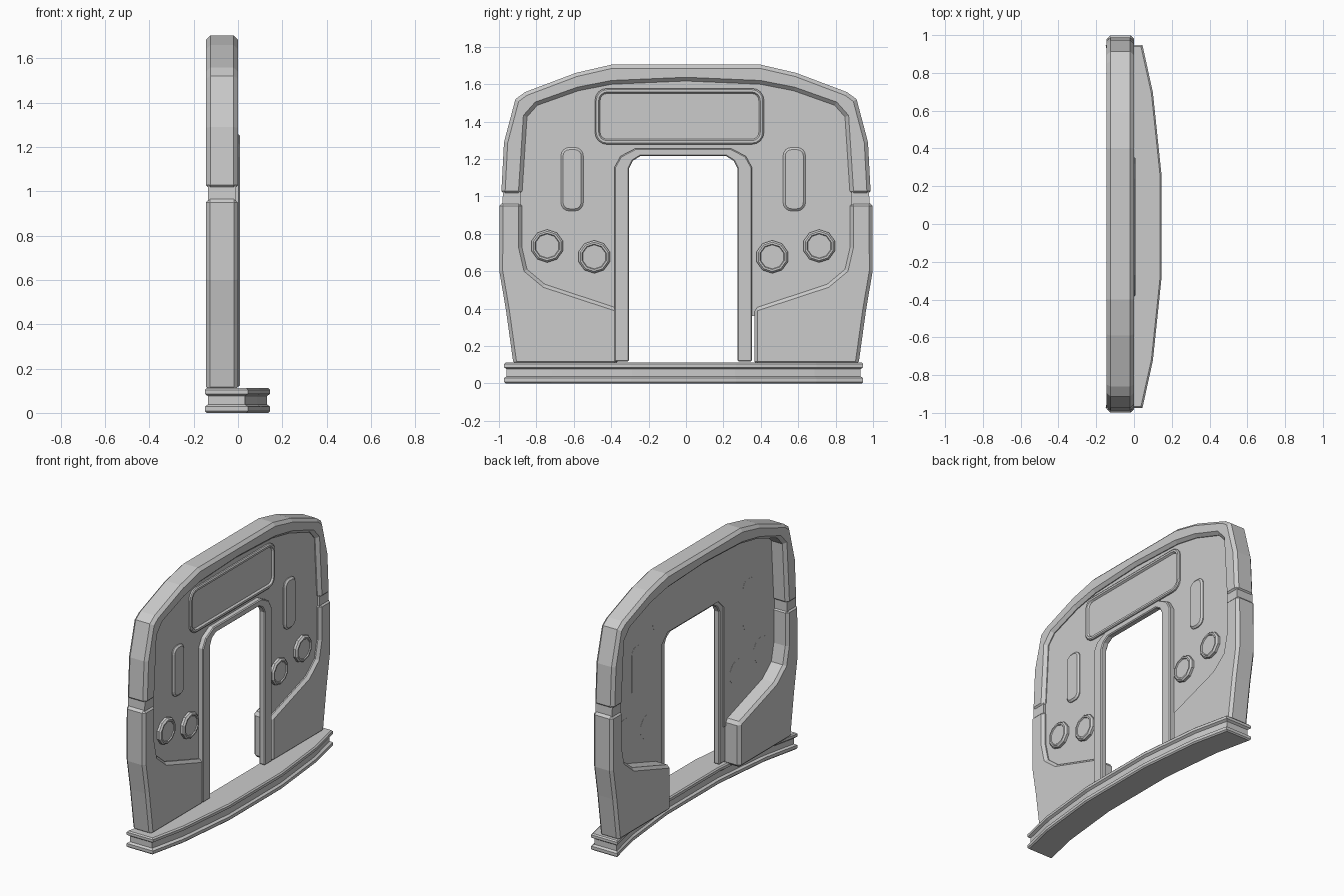
import bpy, bmesh, math

if "Cube" in bpy.data.objects:
    bpy.data.objects.remove(bpy.data.objects["Cube"])

CY = -0.015  # centre line of the fittings


def loft(name, rings, bevel=0):
    """Skin a list of equal-length vertex rings and cap both ends."""
    bm = bmesh.new()
    vr = [[bm.verts.new(p) for p in r] for r in rings]
    n = len(rings[0])
    for a, b in zip(vr, vr[1:]):
        for i in range(n):
            j = (i + 1) % n
            bm.faces.new((a[i], a[j], b[j], b[i]))
    bm.faces.new(vr[0])
    bm.faces.new(vr[-1])
    bmesh.ops.recalc_face_normals(bm, faces=bm.faces)
    me = bpy.data.meshes.new(name)
    bm.to_mesh(me)
    bm.free()
    ob = bpy.data.objects.new(name, me)
    bpy.context.collection.objects.link(ob)
    if bevel:
        m = ob.modifiers.new("bevel", "BEVEL")
        m.width = bevel
        m.segments = 1
        m.limit_method = 'ANGLE'
        m.angle_limit = math.radians(60)
    return ob


def prism(name, pts, x0, x1, bevel=0):
    return loft(name, [[(x, y, z) for y, z in pts] for x in (x0, x1)], bevel)


def mirrored(half, cy=0):
    """Half outline (+y side, bottom to top) -> full arch outline."""
    return [(cy + y, z) for y, z in half] + [(cy - y, z) for y, z in reversed(half) if y > 0]


def rounded(cy, cz, hw, hh, r, seg=4):
    pts = []
    for k, (sy, sz) in enumerate(((1, 1), (-1, 1), (-1, -1), (1, -1))):
        for i in range(seg + 1):
            a = math.pi / 2 * (k + i / seg)
            pts.append((cy + sy * (hw - r) + r * math.cos(a),
                        cz + sz * (hh - r) + r * math.sin(a)))
    return pts


def circle(cy, cz, r, n=10):
    return [(cy + r * math.cos(math.tau * (i + .5) / n),
             cz + r * math.sin(math.tau * (i + .5) / n)) for i in range(n)]


# Upper arch of the outer frame
outer = [(.988, 1.008), (.973, 1.29), (.912, 1.52), (.86, 1.558), (.59, 1.66), (.40, 1.704)]
inner = [(.877, 1.008), (.85, 1.425), (.795, 1.487), (.575, 1.565), (.395, 1.60), (0, 1.617)]
prism("upper_frame", mirrored(outer) + mirrored(inner)[::-1], -.145, 0, .02)

# Lower frame halves and the recessed joints above them
lower = [(.365, .10), (.922, .10), (.963, .395), (.998, .60), (.997, .967),
         (.877, .967), (.877, .727), (.85, .61), (.754, .53), (.365, .402)]
joint = [(.885, .94), (.983, .94), (.978, 1.03), (.885, 1.03)]
for s, side in ((1, "right"), (-1, "left")):
    prism("lower_frame_" + side, [(s * y, z) for y, z in lower], -.145, 0, .018)
    prism("frame_joint_" + side, [(s * y, z) for y, z in joint], -.135, -.01)

# Thin front panel with the doorway cut out
skin = [(.36, .36), (.77, .50), (.90, .60), (.91, 1.0), (.88, 1.44), (.81, 1.51),
        (.58, 1.59), (.40, 1.63)]
hole = [(.33, .36), (.33, 1.17), (.27, 1.23)]
prism("front_panel", mirrored(skin) + mirrored(hole, CY)[::-1], -.042, -.026)

# Door surround
d_out = [(.368, .118), (.368, 1.155), (.335, 1.215), (.255, 1.257)]
d_in = [(.29, .118), (.29, 1.15), (.27, 1.19), (.23, 1.215)]
prism("door_frame", mirrored(d_out, CY) + mirrored(d_in, CY)[::-1], -.035, .008, .006)

# Destination window: raised rim round a sunken pane
steps = [(-.043, 0), (-.016, 0), (-.010, .007), (-.010, .02), (-.022, .028)]
loft("top_window", [[(x, y, z) for y, z in rounded(-.035, 1.428, .452 - i, .15 - i, .065 - i)]
                    for x, i in steps])

for s, side in ((1, "right"), (-1, "left")):
    # Upright grab plates
    loft("grab_plate_" + side,
         [[(x, y, z) for y, z in rounded(CY + s * .594, 1.092, .06 - i, .17 - i, .045 - i)]
          for x, i in ((-.043, 0), (-.02, 0), (-.010, .012))])
    # Paired lamps
    for label, dy, z0 in (("outer", .727, .735), ("inner", .476, .677)):
        loft(f"{label}_lamp_{side}",
             [[(x, y, z) for y, z in circle(CY + s * dy, z0, .088 - i)]
              for x, i in ((-.043, 0), (-.010, 0), (.0, .01), (.0, .02), (-.006, .024))])

# Bowed base sill with a groove running round it
stations = [(-.96, .045), (-.71, .10), (-.28, .145), (.28, .145), (.71, .10), (.96, .045)]


def sill(z, i):
    ys = [(y * (.96 - i) / .96 - .013, x) for y, x in stations]
    return [(x - i, y, z) for y, x in ys] + [(x - .195 + i, y, z) for y, x in reversed(ys)]


loft("base_sill", [sill(z, i) for z, i in (
    (0, .008), (.008, 0), (.028, 0), (.038, .014), (.076, .014), (.086, 0), (.104, 0), (.112, .008))])
